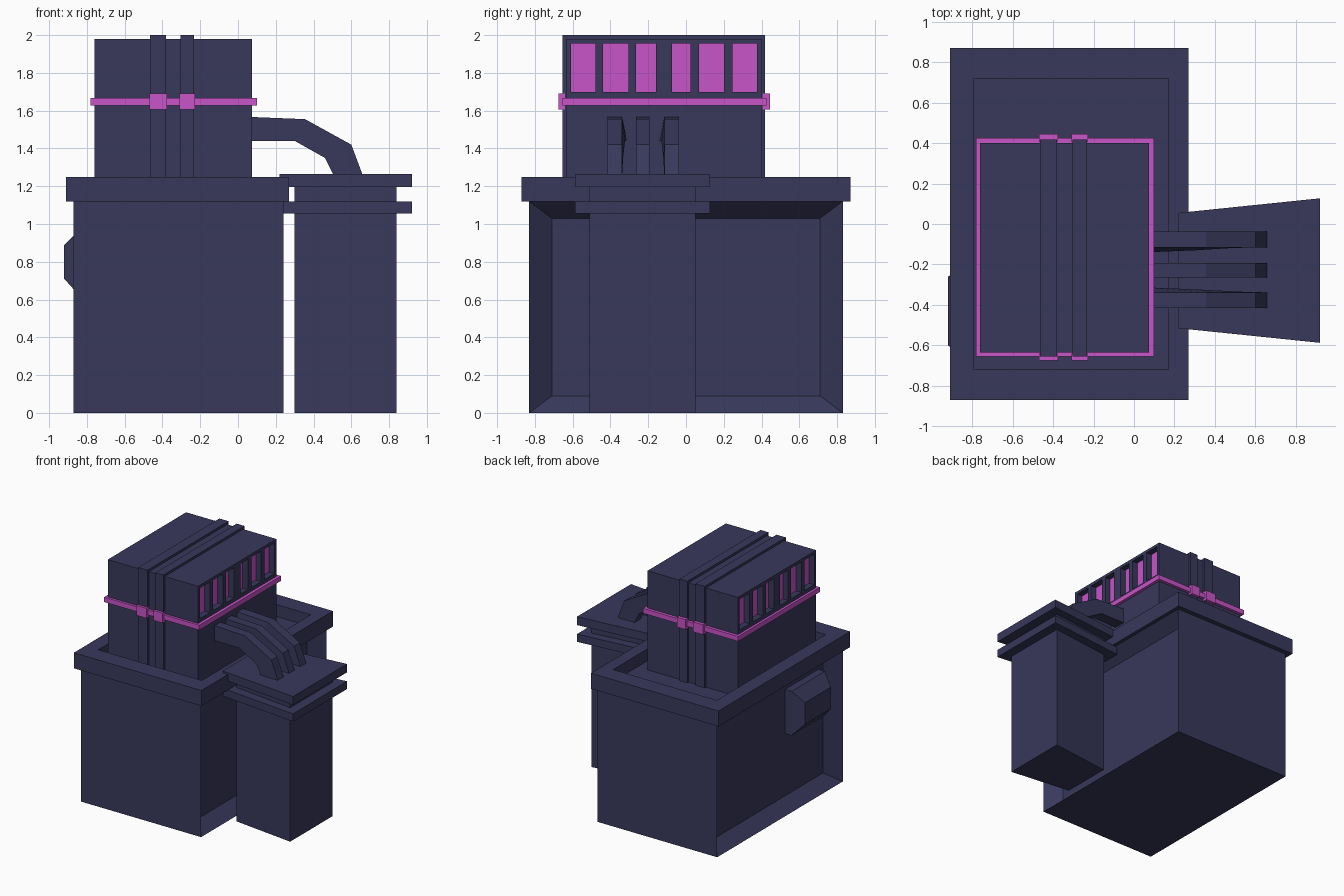
import bpy, bmesh

if "Cube" in bpy.data.objects:
    bpy.data.objects.remove(bpy.data.objects["Cube"])


def material(name, color):
    m = bpy.data.materials.new(name)
    m.diffuse_color = color
    m.use_nodes = True
    m.node_tree.nodes["Principled BSDF"].inputs["Base Color"].default_value = m.diffuse_color
    return m


DARK = material("dark_metal", (0.04, 0.04, 0.107, 1))
PINK = material("glow", (0.58, 0.09, 0.58, 1))


def finish(name, bm, *mats):
    bmesh.ops.remove_doubles(bm, verts=bm.verts, dist=1e-5)
    me = bpy.data.meshes.new(name)
    bm.to_mesh(me)
    bm.free()
    ob = bpy.data.objects.new(name, me)
    bpy.context.collection.objects.link(ob)
    for m in mats:
        me.materials.append(m)
    return ob


def loft(name, rings, mat=DARK, closed=False):
    """Skin a list of rings; cap the ends, or join last ring to first."""
    bm = bmesh.new()
    vs = [[bm.verts.new(p) for p in r] for r in rings]
    n = len(vs[0])
    pairs = list(zip(vs, vs[1:] + vs[:1])) if closed else list(zip(vs, vs[1:]))
    for a, b in pairs:
        for i in range(n):
            j = (i + 1) % n
            bm.faces.new((a[i], a[j], b[j], b[i]))
    if not closed:
        bm.faces.new(vs[0][::-1])
        bm.faces.new(vs[-1])
    bmesh.ops.recalc_face_normals(bm, faces=bm.faces)
    return finish(name, bm, mat)


def rect_x(x, y0, y1, z0, z1):
    return [(x, y0, z0), (x, y1, z0), (x, y1, z1), (x, y0, z1)]


def rect_z(z, x0, x1, y0, y1):
    return [(x0, y0, z), (x1, y0, z), (x1, y1, z), (x0, y1, z)]


def box(name, x0, x1, y0, y1, z0, z1, mat=DARK):
    return loft(name, [rect_z(z0, x0, x1, y0, y1), rect_z(z1, x0, x1, y0, y1)], mat)


# Lower body with funnel-shaped recesses on both x ends
small, full = (-0.71, 0.71, 0.09, 1.03), (-0.83, 0.83, 0, 1.12)
loft("lower_body", [rect_x(-0.77, *small), rect_x(-0.87, *full),
                    rect_x(0.24, *full), rect_x(0.14, *small)])

# Overhanging rim with a sunken tray
outer, inner = (-0.91, 0.27, -0.87, 0.87), (-0.79, 0.17, -0.72, 0.72)
loft("rim", [rect_z(1.12, *outer), rect_z(1.25, *outer),
             rect_z(1.25, *inner), rect_z(1.15, *inner)])

# Tapered box in the left recess
loft("side_box", [rect_x(-0.77, -0.65, -0.21, 0.61, 0.98),
                  rect_x(-0.83, -0.65, -0.21, 0.61, 0.98),
                  rect_x(-0.92, -0.60, -0.26, 0.71, 0.89)])

# Upper block with six sunken windows on each x end
X0, X1, Y0, Y1, Z0, Z1 = -0.76, 0.075, -0.635, 0.40, 1.14, 1.98
ys = [Y0, -0.61, -0.48, -0.44, -0.305, -0.265, -0.16,
      -0.075, 0.025, 0.07, 0.20, 0.245, 0.375, Y1]
zs = [Z0, 1.70, 1.955, Z1]
bm = bmesh.new()
windows = []
for x, inward in ((X0, 0.05), (X1, -0.05)):
    for i in range(len(ys) - 1):
        for k in range(3):
            pts = rect_x(x, ys[i], ys[i + 1], zs[k], zs[k + 1])
            if x == X0:
                pts.reverse()
            f = bm.faces.new([bm.verts.new(p) for p in pts])
            if i % 2 == 1 and k == 1:
                windows.append((f, inward))
for f, inward in windows:
    f = bmesh.ops.extrude_discrete_faces(bm, faces=[f])["faces"][0]
    bmesh.ops.translate(bm, verts=f.verts, vec=(inward, 0, 0))
    f.material_index = 1
a, b = rect_z(Z0, X0, X1, Y0, Y1), rect_z(Z1, X0, X1, Y0, Y1)
for q in (a[::-1], b, (a[0], a[1], b[1], b[0]), (a[2], a[3], b[3], b[2])):
    bm.faces.new([bm.verts.new(p) for p in q])
finish("upper_block", bm, DARK, PINK)

# Glowing belt, straps over the block, and belt clasps
bo, bi = (-0.78, 0.10, -0.655, 0.425), (-0.76, 0.075, -0.635, 0.40)
loft("belt", [rect_z(1.627, *bo), rect_z(1.668, *bo),
              rect_z(1.668, *bi), rect_z(1.627, *bi)], PINK, closed=True)
for n, (x0, x1) in enumerate(((-0.465, -0.38), (-0.305, -0.232))):
    box(f"strap_{n}", x0, x1, -0.655, 0.418, 1.14, 2.0)
    for side, y0, y1 in (("front", -0.675, -0.64), ("back", 0.405, 0.445)):
        box(f"clasp_{side}_{n}", x0 - 0.004, x1 + 0.004, y0, y1, 1.607, 1.69, PINK)


# Side column and two flanges, all widening away from the body
def wedge(name, x0, x1, h0, h1, z0, z1, yc=-0.23):
    loft(name, [[(x0, yc - h0, z), (x1, yc - h1, z), (x1, yc + h1, z), (x0, yc + h0, z)]
                for z in (z0, z1)])


wedge("column", 0.30, 0.84, 0.215, 0.28, 0, 1.22)
wedge("lower_flange", 0.22, 0.92, 0.285, 0.357, 1.055, 1.12)
wedge("upper_flange", 0.22, 0.92, 0.285, 0.357, 1.195, 1.265)

# Three bent ducts: (top x, top z, bottom x, bottom z) along the path
path = [(0.06, 1.567, 0.06, 1.44), (0.355, 1.555, 0.30, 1.44),
        (0.60, 1.42, 0.46, 1.35), (0.66, 1.26, 0.505, 1.26)]
for n, (y0, y1, d0, d1) in enumerate(((-0.415, -0.338, 0, 0.025),
                                      (-0.265, -0.192, 0, 0),
                                      (-0.115, -0.038, -0.025, 0))):
    loft(f"duct_{n}", [[(bx, y0 + d0 * t, bz), (bx, y1 + d1 * t, bz),
                        (tx, y1, tz), (tx, y0, tz)]
                       for (tx, tz, bx, bz), t in zip(path, (1, 0.6, 0.2, 0))])
